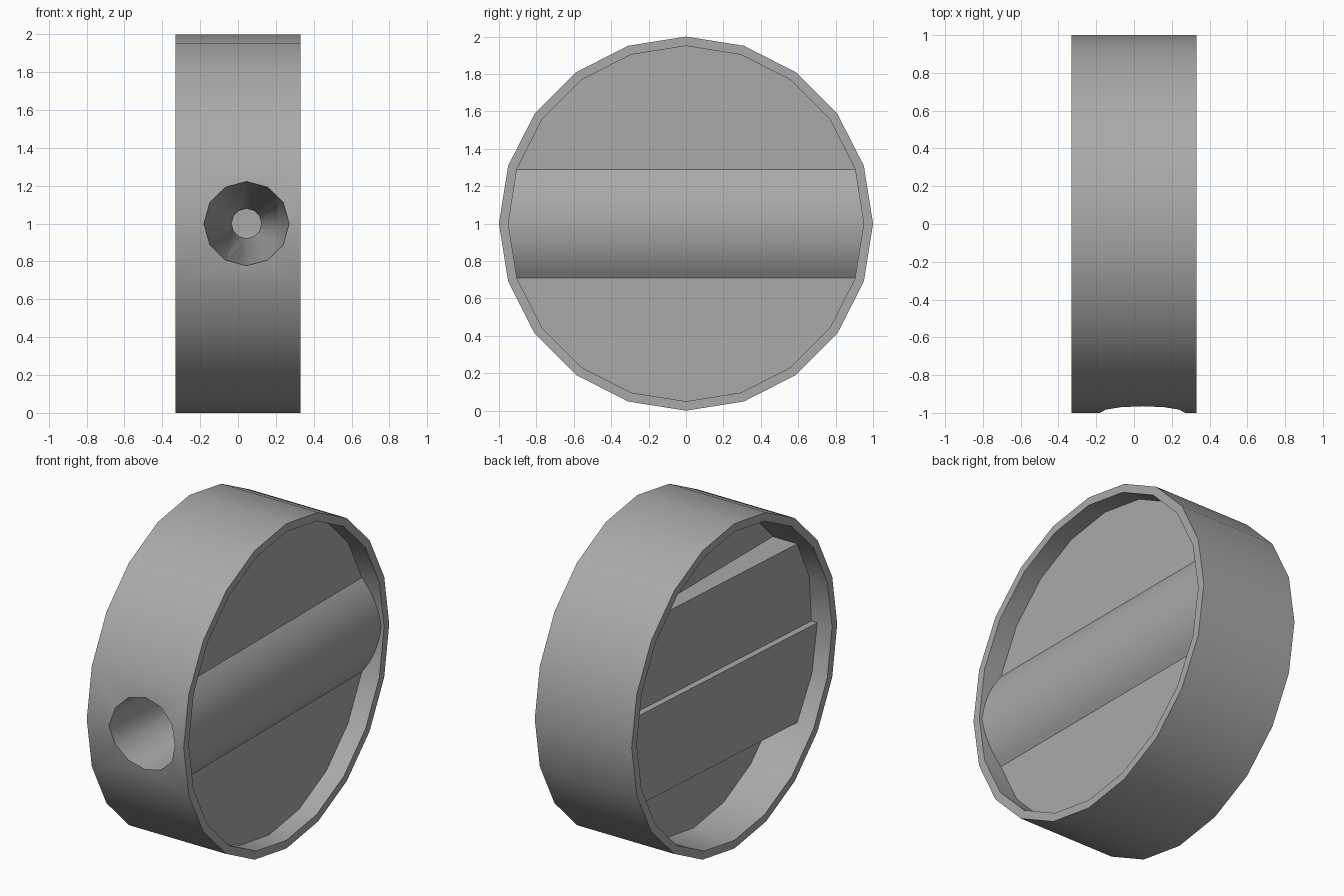
import bpy, bmesh, math

cube = bpy.data.objects.get("Cube")
if cube:
    bpy.data.objects.remove(cube, do_unlink=True)

GREY = (0.4, 0.4, 0.4, 1)
grey = bpy.data.materials.new("plain_grey")
grey.use_nodes = True
grey.diffuse_color = GREY
grey.node_tree.nodes["Principled BSDF"].inputs["Base Color"].default_value = GREY


def add_object(name, bm):
    bmesh.ops.recalc_face_normals(bm, faces=bm.faces)
    mesh = bpy.data.meshes.new(name)
    bm.to_mesh(mesh)
    bm.free()
    mesh.materials.append(grey)
    obj = bpy.data.objects.new(name, mesh)
    bpy.context.collection.objects.link(obj)
    return obj


def loft(name, rings, closed=False):
    """Skin a list of equal point rings, capping the ends unless closed."""
    bm = bmesh.new()
    loops = [[bm.verts.new(p) for p in ring] for ring in rings]
    n = len(loops[0])
    pairs = list(zip(loops, loops[1:]))
    if closed:
        pairs.append((loops[-1], loops[0]))
    else:
        bm.faces.new(loops[0])
        bm.faces.new(loops[-1])
    for a, b in pairs:
        for i in range(n):
            j = (i + 1) % n
            bm.faces.new((a[i], a[j], b[j], b[i]))
    return add_object(name, bm)


def wheel(x, r, sides=20):
    steps = [math.tau * i / sides for i in range(sides)]
    return [(x, r * math.cos(a), 1 + r * math.sin(a)) for a in steps]


def hole_ring(y, r, sides=12):
    steps = [math.tau * i / sides for i in range(sides)]
    return [(0.045 + r * math.cos(a), y, 1 + r * math.sin(a)) for a in steps]


def cut(obj, tool, operation="DIFFERENCE"):
    mod = obj.modifiers.new(operation.title(), "BOOLEAN")
    mod.operation = operation
    mod.solver = "EXACT"
    mod.object = tool
    bpy.context.view_layer.objects.active = obj
    bpy.ops.object.modifier_apply(modifier=mod.name)


# Outer band and the recessed disc inside it
W = 0.33
band = loft("outer_band", [wheel(-W, 1), wheel(W, 1), wheel(W, 0.95), wheel(-W, 0.95)], closed=True)
disc = loft("inner_disc", [wheel(-0.05, 0.97), wheel(0.21, 0.97)])

# Rounded ridge across the disc
R, HALF = 0.47, math.asin(0.29 / 0.47)
arc = [HALF * (i / 8 - 1) for i in range(17)]
profile = [(0.31 - R + R * math.cos(a), 1 + R * math.sin(a)) for a in arc]
profile += [(0.1, 1.29), (0.1, 0.71)]
ridge = loft("rounded_ridge", [[(x, y, z) for x, z in profile] for y in (-0.952, 0.952)])


# Stepped block on the other side, tapering towards the back
def block_ring(y):
    face = -0.218 + 0.07 * (y + 0.79)
    pts = [(face, 1.55), (face + 0.04, 1), (face, 1), (face, 0.45), (0.1, 0.45), (0.1, 1.55)]
    return [(x, y, z) for x, z in pts]


block = loft("stepped_block", [block_ring(-1), block_ring(1)])
trim = loft("trim_helper", [wheel(-1, 0.97), wheel(1, 0.97)])
cut(block, trim, "INTERSECT")

# Tapered hole entering from the front
slope = (0.225 - 0.08) / 1.9
bore = loft("bore_helper", [hole_ring(-1.1, 0.225 + 0.1 * slope), hole_ring(0.9, 0.08)])
parts = [band, disc, ridge, block]
for part in parts:
    cut(part, bore)

for helper in (trim, bore):
    bpy.data.objects.remove(helper, do_unlink=True)

# Smooth shading with sharp edges kept
bpy.ops.object.select_all(action="DESELECT")
for part in parts:
    part.select_set(True)
bpy.context.view_layer.objects.active = band
bpy.ops.object.shade_smooth_by_angle(angle=math.radians(32))
